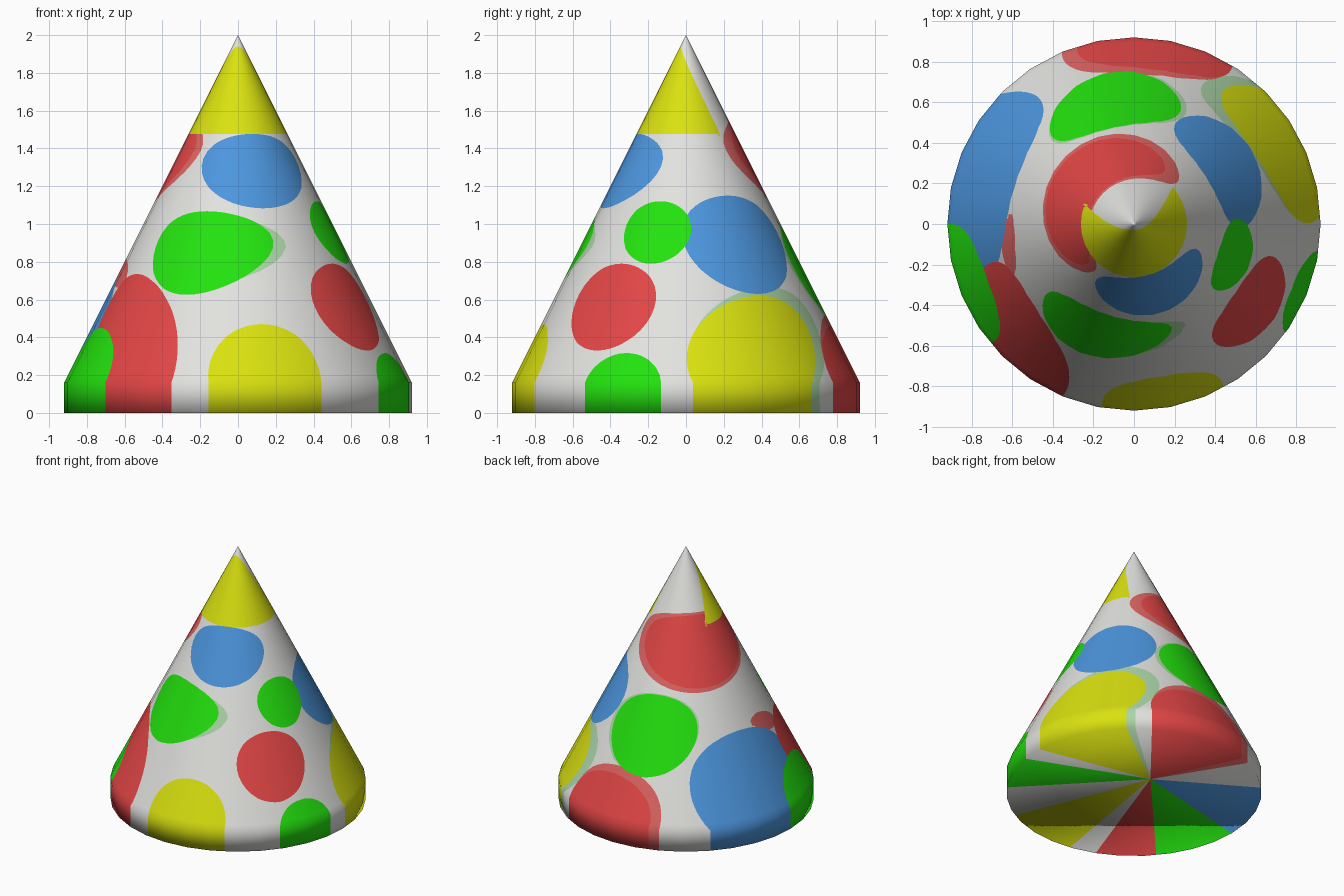
import bpy, bmesh, math
from mathutils import Vector

if "Cube" in bpy.data.objects:
    bpy.data.objects.remove(bpy.data.objects["Cube"])

R, BAND, TOP = 0.92, 0.16, 2.0      # base radius, rim band height, apex height
SIDES, SUB = 32, 5                  # facets, columns per facet
POLE = Vector((0.03, 0.22))         # where the colours meet under the base
SLANT = 1.118

# colours (sRGB 0-255, converted to linear)
PALETTE = [("white", (226, 226, 223)), ("yellow", (218, 226, 15)),
           ("green", (35, 226, 14)), ("blue", (76, 150, 222)),
           ("red", (227, 70, 70)), ("pale_green", (172, 214, 168)),
           ("soft_red", (222, 100, 98))]
WHITE, YELLOW, GREEN, BLUE, RED, PALE, SOFT = range(7)

# spots: colour, angle from front (deg, + to the right), height,
# half width, half height along slope, tilt (deg), egg taper
SPOTS = [
    (PALE, -11, 0.86, 0.37, 0.20, 4, 0.2),
    (PALE, 121, 0.33, 0.47, 0.345, 28, 0),
    (PALE, -171, 0.76, 0.37, 0.30, 12, 0),
    (SOFT, -133, 1.31, 0.52, 0.29, 0, 0),
    (SOFT, -184, 0.16, 0.43, 0.40, 0, 0),
    (SOFT, -80, 0.74, 0.16, 0.07, -20, 0),
    (BLUE, -107, 0.36, 0.50, 0.45, 0, 0),
    (BLUE, 17, 1.28, 0.31, 0.22, 0, 0),
    (BLUE, 123, 0.89, 0.33, 0.29, -8, 0),
    (RED, -46, 0.30, 0.33, 0.52, 27, 0),
    (RED, 55.5, 0.56, 0.265, 0.257, 0, 0),
    (RED, -130, 1.315, 0.45, 0.265, 0, 0),
    (RED, -187, 0.16, 0.40, 0.335, 0, 0),
    (GREEN, -16, 0.855, 0.35, 0.24, 8, 0.22),
    (GREEN, 72, 0.955, 0.19, 0.185, 0, 0),
    (GREEN, 68, 0.12, 0.225, 0.22, 0, 0),
    (GREEN, -70, 0.15, 0.32, 0.335, 0, 0),
    (GREEN, -170, 0.755, 0.35, 0.30, 12, 0),
    (YELLOW, 9.5, 0.17, 0.31, 0.335, 0, 0),
    (YELLOW, 117, 0.30, 0.43, 0.33, 30, 0),
]


def surface_coords(p):
    """Angle from the front and height; the base fans out from POLE to the rim."""
    x, y = p.x, p.y
    if p.z < 1e-5:
        d = Vector((x, y)) - POLE
        if d.length > 1e-6:
            d.normalize()
            b = POLE.dot(d)
            hit = POLE + d * (-b + math.sqrt(b * b - POLE.dot(POLE) + R * R))
            x, y = hit.x, hit.y
    return math.atan2(x, -y), max(p.z, BAND)


def spot_field(spot):
    _, ang, zc, a, b, tilt, taper = spot
    c, s, ang = math.cos(math.radians(tilt)), math.sin(math.radians(tilt)), math.radians(ang)

    def field(p):
        al, z = surface_coords(p)
        d = (al - ang + math.pi) % (2 * math.pi) - math.pi
        u, v = d * (TOP - z) / 2, (z - zc) * SLANT
        u, v = u * c + v * s, -u * s + v * c
        egg = max(0.3, 1 - taper * u / a)
        return math.hypot(u / a, v / (b * egg)) - 1
    return field


def tip_field(p):
    """Yellow patch wrapped round the front of the tip."""
    if p.z < 1.2:
        return 1.0
    k = 6.0 if p.x > 0 else 2.2
    return max((TOP - p.z) / 2 - 0.262, p.y + 0.03 - k * p.x * p.x)


def cut_outline(bm, field):
    """Cut the mesh along the line where the field is zero."""
    val = {}
    for v in bm.verts:
        f = field(v.co)
        val[v] = f if abs(f) > 1e-3 else 1e-3
    new = set()
    for e in list(bm.edges):
        v1, v2 = e.verts
        f1, f2 = val[v1], val[v2]
        if f1 * f2 < 0:
            new.add(bmesh.utils.edge_split(e, v1, f1 / (f1 - f2))[1])
    for f in list({f for v in new for f in v.link_faces}):
        hits = [v for v in f.verts if v in new]
        if len(hits) == 2:
            try:
                bmesh.utils.face_split(f, hits[0], hits[1])
            except ValueError:
                pass


# cone body: faceted rings from the base centre, up the band, to the tip
bm = bmesh.new()
corners = [Vector((math.sin(2 * math.pi * i / SIDES), -math.cos(2 * math.pi * i / SIDES)))
           for i in range(SIDES)]
outline = [corners[i].lerp(corners[(i + 1) % SIDES], j / SUB)
           for i in range(SIDES) for j in range(SUB)]
N = len(outline)
rings = []
for t in (0.04, 0.15, 0.4, 0.7):
    rings.append([bm.verts.new((*POLE.lerp(o * R, t), 0)) for o in outline])
ROWS = 46
heights = [0, BAND] + [BAND + (1.98 - BAND) * i / ROWS for i in range(1, ROWS + 1)]
for z in heights:
    r = R * min(1, (TOP - z) / (TOP - BAND))
    rings.append([bm.verts.new((o.x * r, o.y * r, z)) for o in outline])
for lo, hi in zip(rings, rings[1:]):
    for i in range(N):
        j = (i + 1) % N
        bm.faces.new((lo[i], lo[j], hi[j], hi[i]))
centre = bm.verts.new((*POLE, 0))
tip = bm.verts.new((0, 0, TOP))
for i in range(N):
    j = (i + 1) % N
    bm.faces.new((centre, rings[0][j], rings[0][i]))
    bm.faces.new((rings[-1][i], rings[-1][j], tip))

# spots: cut each outline, then colour faces (later spots lie on top)
layers = [(s[0], spot_field(s)) for s in SPOTS] + [(YELLOW, tip_field)]
for _, field in layers:
    cut_outline(bm, field)
for f in bm.faces:
    f.smooth = True
    c = f.calc_center_median()
    for colour, field in layers:
        if field(c) < 0:
            f.material_index = colour
bmesh.ops.recalc_face_normals(bm, faces=bm.faces)

mesh = bpy.data.meshes.new("party_hat")
bm.to_mesh(mesh)
bm.free()
hat = bpy.data.objects.new("party_hat", mesh)
bpy.context.collection.objects.link(hat)


def linear(c):
    c /= 255
    return c / 12.92 if c <= 0.04045 else ((c + 0.055) / 1.055) ** 2.4


for name, rgb in PALETTE:
    mat = bpy.data.materials.new(name)
    mat.diffuse_color = (*[linear(c) for c in rgb], 1)
    mat.use_nodes = True
    mat.node_tree.nodes["Principled BSDF"].inputs["Base Color"].default_value = mat.diffuse_color
    mesh.materials.append(mat)

# round shading over the facets, soft at the rim
normals = []
for v in mesh.vertices:
    p = v.co
    if p.z < 1e-5:
        n = Vector((p.x / R, p.y / R, -0.9))
    else:
        out = Vector((p.x, p.y, 0)).normalized()
        n = out + Vector((0, 0, 0.25 if p.z < BAND + 1e-4 else 0.5))
        if p.z > 1.9999:
            n = Vector((0, 0, 1))
    normals.append(n.normalized())
mesh.normals_split_custom_set_from_vertices(normals)
